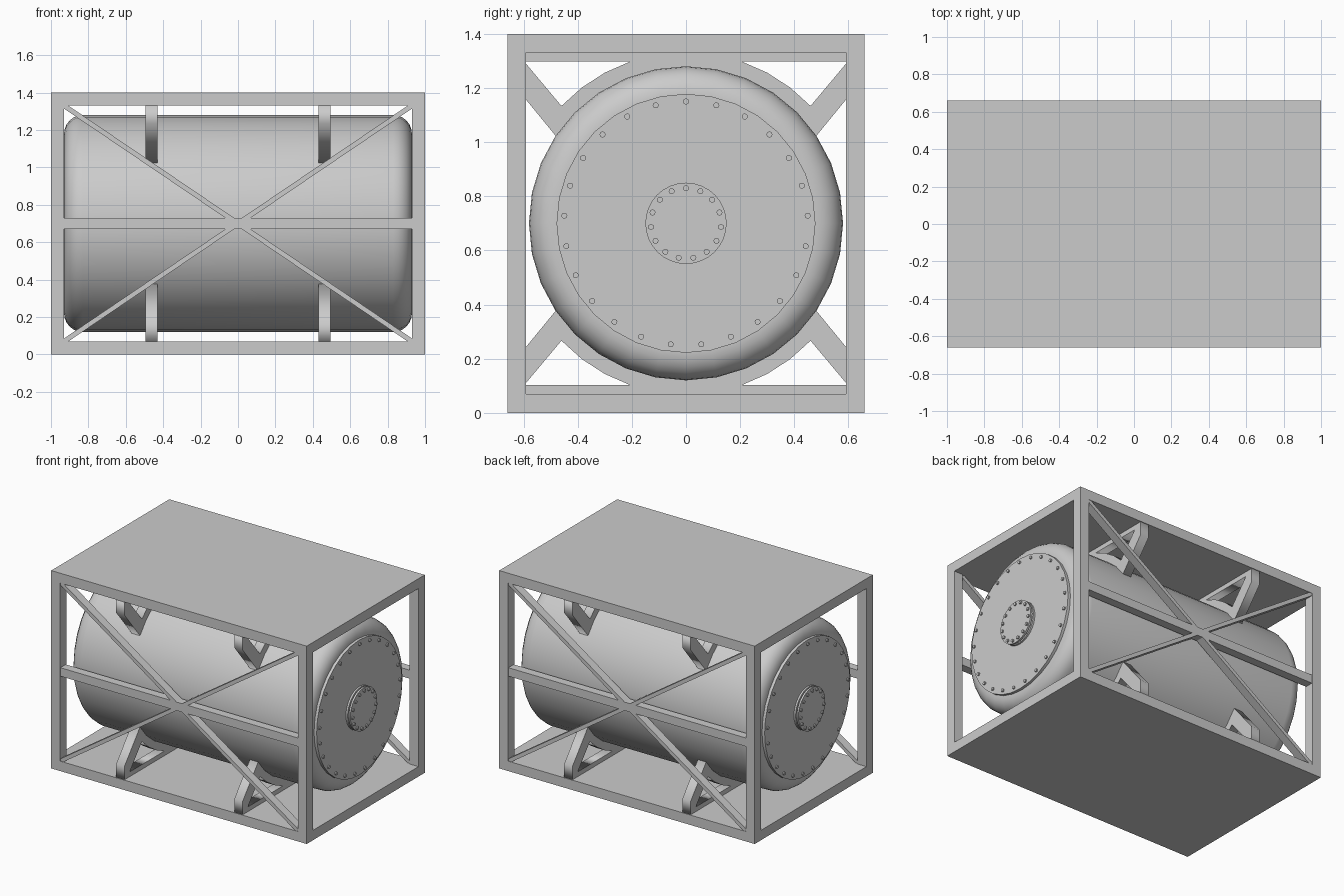
import bpy, bmesh, math
from mathutils import Matrix, Vector

if "Cube" in bpy.data.objects:
    bpy.data.objects.remove(bpy.data.objects["Cube"])

CZ = 0.7  # height of the tank axis


def finish(name, bm, smooth=False):
    bmesh.ops.recalc_face_normals(bm, faces=bm.faces)
    me = bpy.data.meshes.new(name)
    bm.to_mesh(me)
    bm.free()
    ob = bpy.data.objects.new(name, me)
    bpy.context.collection.objects.link(ob)
    if smooth:
        bpy.ops.object.select_all(action='DESELECT')
        ob.select_set(True)
        bpy.context.view_layer.objects.active = ob
        bpy.ops.object.shade_smooth_by_angle(angle=math.radians(35))
    return ob


def box(name, loc, size, tilt=0):
    bm = bmesh.new()
    m = (Matrix.Translation(loc) @ Matrix.Rotation(tilt, 4, 'Y')
         @ Matrix.Diagonal((*size, 1)))
    bmesh.ops.create_cube(bm, size=1, matrix=m)
    return finish(name, bm)


def lathe(name, profile, n=32):
    """Spin (x, radius) points round the tank axis; close both ends."""
    bm = bmesh.new()
    rings = [[bm.verts.new((x, r * math.sin(2 * math.pi * i / n),
                            CZ + r * math.cos(2 * math.pi * i / n)))
              for i in range(n)] for x, r in profile]
    for a, b in zip(rings, rings[1:]):
        for i in range(n):
            j = (i + 1) % n
            bm.faces.new((a[i], a[j], b[j], b[i]))
    bm.faces.new(rings[0])
    bm.faces.new(rings[-1])
    return finish(name, bm, True)


def bolts(name, count, radius, x0, x1):
    bm = bmesh.new()
    for i in range(count):
        a = 2 * math.pi * i / count
        m = Matrix.Translation(((x0 + x1) / 2, radius * math.sin(a),
                                CZ + radius * math.cos(a))) @ Matrix.Rotation(math.pi / 2, 4, 'Y')
        bmesh.ops.create_cone(bm, cap_ends=True, segments=10, radius1=0.011,
                              radius2=0.011, depth=abs(x1 - x0), matrix=m)
    return finish(name, bm, True)


def arc(r, a0, a1, n):
    """Points (y, z offset from axis), angle in degrees from vertical."""
    return [(r * math.sin(math.radians(a0 + (a1 - a0) * i / n)),
             r * math.cos(math.radians(a0 + (a1 - a0) * i / n))) for i in range(n + 1)]


def saddle(name, x, s):
    """Cradle plate with two cut-outs, above (s=1) or below (s=-1) the tank."""
    outer = [(-0.655, 0.535), (-0.655, 0.63), (0.655, 0.63), (0.655, 0.535)]
    outer += arc(0.576, 56.25, -56.25, 10)
    hole = [(0.597, 0.597)] + arc(0.632, 46.7, 19, 3)
    cu = bpy.data.curves.new(name, 'CURVE')
    cu.dimensions = '2D'
    cu.fill_mode = 'BOTH'
    cu.extrude = 0.0325
    for pts in (outer, hole, [(-y, z) for y, z in hole]):
        sp = cu.splines.new('POLY')
        sp.points.add(len(pts) - 1)
        for p, (y, z) in zip(sp.points, pts):
            p.co = (y, s * z, 0, 1)
        sp.use_cyclic_u = True
    ob = bpy.data.objects.new(name, cu)
    bpy.context.collection.objects.link(ob)
    ob.location = (x, 0, CZ)
    ob.rotation_euler = (math.pi / 2, 0, math.pi / 2)
    bpy.ops.object.select_all(action='DESELECT')
    ob.select_set(True)
    bpy.context.view_layer.objects.active = ob
    bpy.ops.object.convert(target='MESH')


# Frame: floor, roof and corner posts
box("floor_panel", (0, 0, 0.035), (2, 1.32, 0.07))
box("roof_panel", (0, 0, 1.365), (2, 1.32, 0.07))
for sx in (-1, 1):
    for sy in (-1, 1):
        box("corner_post", (sx * 0.965, sy * 0.625, CZ), (0.07, 0.07, 1.26))

# Side rails and crossed braces
tilt = math.atan2(1.26, 1.86)
for sy in (-1, 1):
    box("side_rail", (0, sy * 0.627, CZ), (1.9, 0.06, 0.06))
    for t in (-tilt, tilt):
        box("cross_brace", (0, sy * 0.627, CZ), (math.hypot(1.86, 1.26), 0.06, 0.026), t)

# Tank with rounded ends
half = [(0.83 + 0.1 * math.sin(math.radians(a)), 0.48 + 0.1 * math.cos(math.radians(a)))
        for a in range(0, 91, 15)]
lathe("tank", [(-x, r) for x, r in reversed(half)] + half)

# Saddles above and below the tank
for x in (-0.4625, 0.4625):
    saddle("upper_saddle", x, 1)
    saddle("lower_saddle", x, -1)

# End covers, hatch flanges and bolts
for s in (-1, 1):
    lathe("end_cover", [(s * 0.92, 0.478), (s * 0.95, 0.478)])
    bolts("cover_bolts", 25, 0.45, s * 0.945, s * 0.96)
    lathe("hatch_flange", [(s * 0.945, 0.15), (s * 0.963, 0.15), (s * 0.963, 0.115),
                           (s * 0.972, 0.115), (s * 0.972, 0.15), (s * 0.985, 0.15)])
    bolts("hatch_bolts", 15, 0.13, s * 0.955, s * 0.995)
